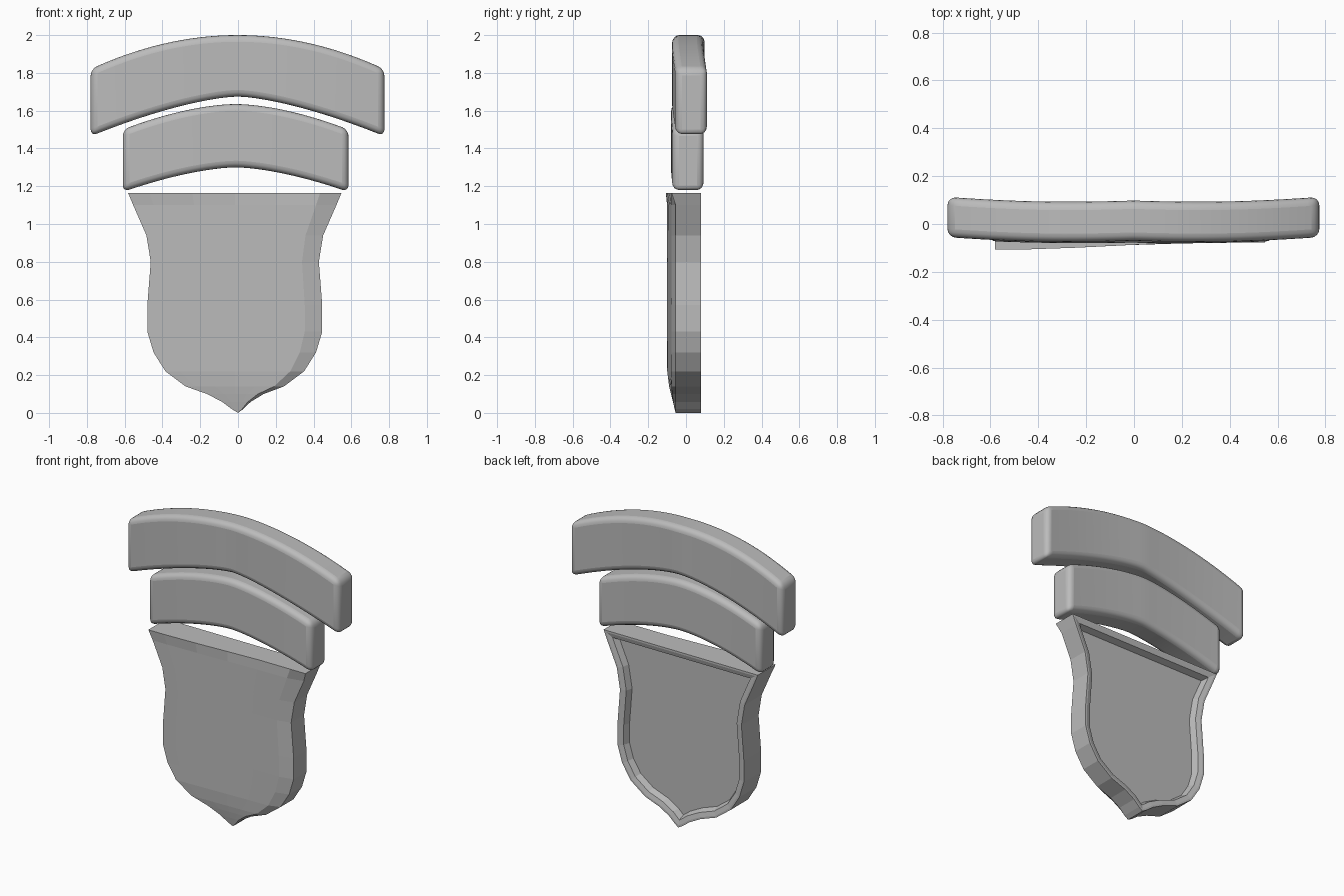
import bpy, bmesh, math

cube = bpy.data.objects.get("Cube")
if cube:
    bpy.data.objects.remove(cube, do_unlink=True)

grey = bpy.data.materials.new("plain_grey")
grey.use_nodes = True
colour = (0.5, 0.5, 0.5, 1)
grey.diffuse_color = colour
grey.node_tree.nodes["Principled BSDF"].inputs["Base Color"].default_value = colour


def make_object(name, bm):
    bmesh.ops.recalc_face_normals(bm, faces=bm.faces)
    mesh = bpy.data.meshes.new(name)
    bm.to_mesh(mesh)
    bm.free()
    mesh.materials.append(grey)
    obj = bpy.data.objects.new(name, mesh)
    bpy.context.collection.objects.link(obj)
    return obj


def arched_bar(name, x0, x1, top, bottom, front, back, wave):
    """Thick curved bar; top and bottom are (centre z, drop at the ends, power)."""
    bm = bmesh.new()
    steps = 32
    rings = []
    for i in range(steps + 1):
        t = 2 * i / steps - 1
        x = (x0 + x1) / 2 + t * (x1 - x0) / 2
        z_top, z_low = (c - d * abs(t) ** p for c, d, p in (top, bottom))
        # the bar sways gently back and forth along its length
        sway = wave * (t * t - 0.5 * math.sin(math.pi * abs(t)))
        rings.append([bm.verts.new((x, y + sway, z)) for y, z in
                      ((front, z_low), (back, z_low), (back, z_top), (front, z_top))])
    for a, b in zip(rings, rings[1:]):
        for k in range(4):
            n = (k + 1) % 4
            bm.faces.new((a[k], a[n], b[n], b[k]))
    bm.faces.new(rings[0])
    bm.faces.new(rings[-1])
    obj = make_object(name, bm)
    bevel = obj.modifiers.new("rounded_edges", "BEVEL")
    bevel.width = 0.035
    bevel.segments = 4
    bevel.limit_method = "ANGLE"
    bevel.angle_limit = math.radians(40)
    bpy.ops.object.select_all(action="DESELECT")
    obj.select_set(True)
    bpy.context.view_layer.objects.active = obj
    bpy.ops.object.shade_smooth_by_angle(angle=math.radians(50))


arched_bar("upper_bar", -0.78, 0.775, (2.0, 0.18, 2), (1.675, 0.21, 1.5), -0.07, 0.098, 0.015)
arched_bar("lower_bar", -0.61, 0.585, (1.635, 0.135, 1.7), (1.3, 0.13, 1.6), -0.078, 0.088, 0.006)

# Shield: rows of (height, half width) from the top edge to the tip
ROWS = [(1.165, .565), (1.10, .538), (.94, .468), (.80, .445), (.57, .463), (.43, .463),
        (.32, .43), (.22, .367), (.14, .26), (.10, .15), (.058, .075), (.02, .03)]
COLUMNS = (-1, -.8, -.4, 0, .4, .8, 1)


def front_depth(u, x, z):
    """Front surface: swings back towards one side, flares at the top, tapers at the tip."""
    y = -0.1 + 0.022 * min(1, max(0, (x + 0.4) / 0.7))
    if u == 1:
        y = -0.055
    y += (-0.055 - y) * max(0, 1 - z / 0.2) ** 1.5
    if z > 1.15:
        y = -0.107 + 0.03 * min(1, max(0, (x + 0.4) / 0.6))
    return y


bm = bmesh.new()
grid = []
for z, half in ROWS:
    shift = -0.017 * min(1, z / 0.12)
    row = []
    for u in COLUMNS:
        x = shift + u * half
        row.append(bm.verts.new((x, front_depth(u, x, z), z)))
    grid.append(row)
tip = bm.verts.new((0, -0.055, 0))
for a, b in zip(grid, grid[1:]):
    for k in range(len(COLUMNS) - 1):
        bm.faces.new((a[k], a[k + 1], b[k + 1], b[k]))
for k in range(len(COLUMNS) - 1):
    bm.faces.new((grid[-1][k], grid[-1][k + 1], tip))

# Side walls and back
rim = grid[0] + [r[-1] for r in grid[1:]] + [tip] + [r[0] for r in reversed(grid[1:])]
back = [bm.verts.new((v.co.x, 0.08, v.co.z)) for v in rim]
for i in range(len(rim)):
    j = (i + 1) % len(rim)
    bm.faces.new((rim[i], rim[j], back[j], back[i]))
panel = bm.faces.new(back)
bmesh.ops.recalc_face_normals(bm, faces=bm.faces)

# Raised rim around the sunken back panel
for width, depth in ((0.012, 0), (0.028, -0.008), (0.015, -0.04)):
    bmesh.ops.inset_individual(bm, faces=[panel], thickness=width, depth=depth,
                               use_even_offset=True)
make_object("shield", bm)
